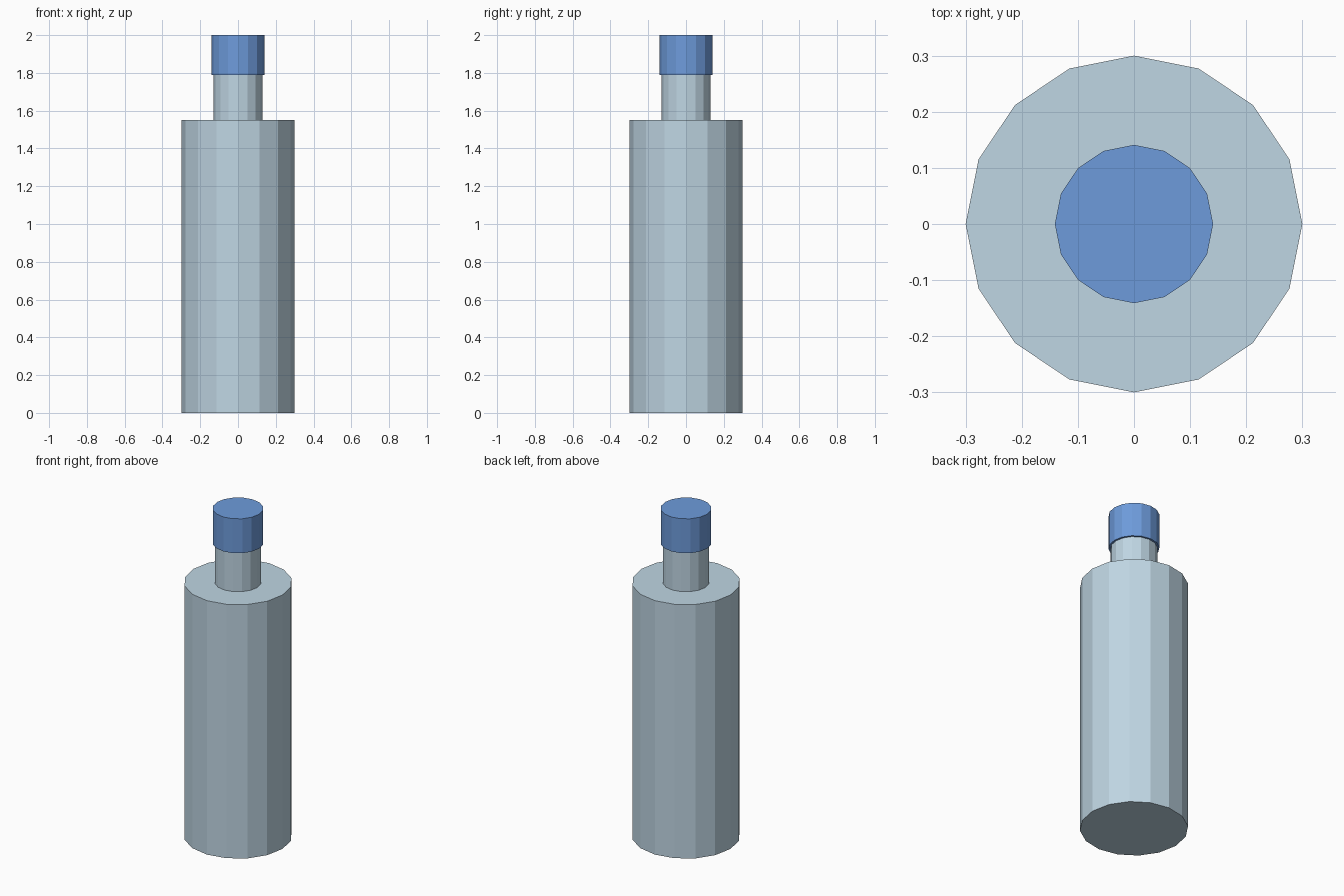
import bpy

if "Cube" in bpy.data.objects:
    bpy.data.objects.remove(bpy.data.objects["Cube"])

SIDES = 16


def material(name, colour):
    mat = bpy.data.materials.new(name)
    mat.diffuse_color = (*colour, 1.0)
    mat.use_nodes = True
    mat.node_tree.nodes["Principled BSDF"].inputs["Base Color"].default_value = mat.diffuse_color
    return mat


def cylinder(name, radius, z0, z1, mat):
    bpy.ops.mesh.primitive_cylinder_add(
        vertices=SIDES, radius=radius, depth=z1 - z0, location=(0, 0, (z0 + z1) / 2))
    obj = bpy.context.object
    obj.name = name
    obj.data.materials.append(mat)
    return obj


pale = material("pale_blue", (0.52, 0.67, 0.77))
blue = material("blue", (0.155, 0.33, 0.71))

# Bottle body and neck
cylinder("bottle_body", 0.30, 0.0, 1.55, pale)
cylinder("bottle_neck", 0.13, 1.55, 1.79, pale)

# Screw cap
cylinder("bottle_cap", 0.141, 1.79, 2.0, blue)
